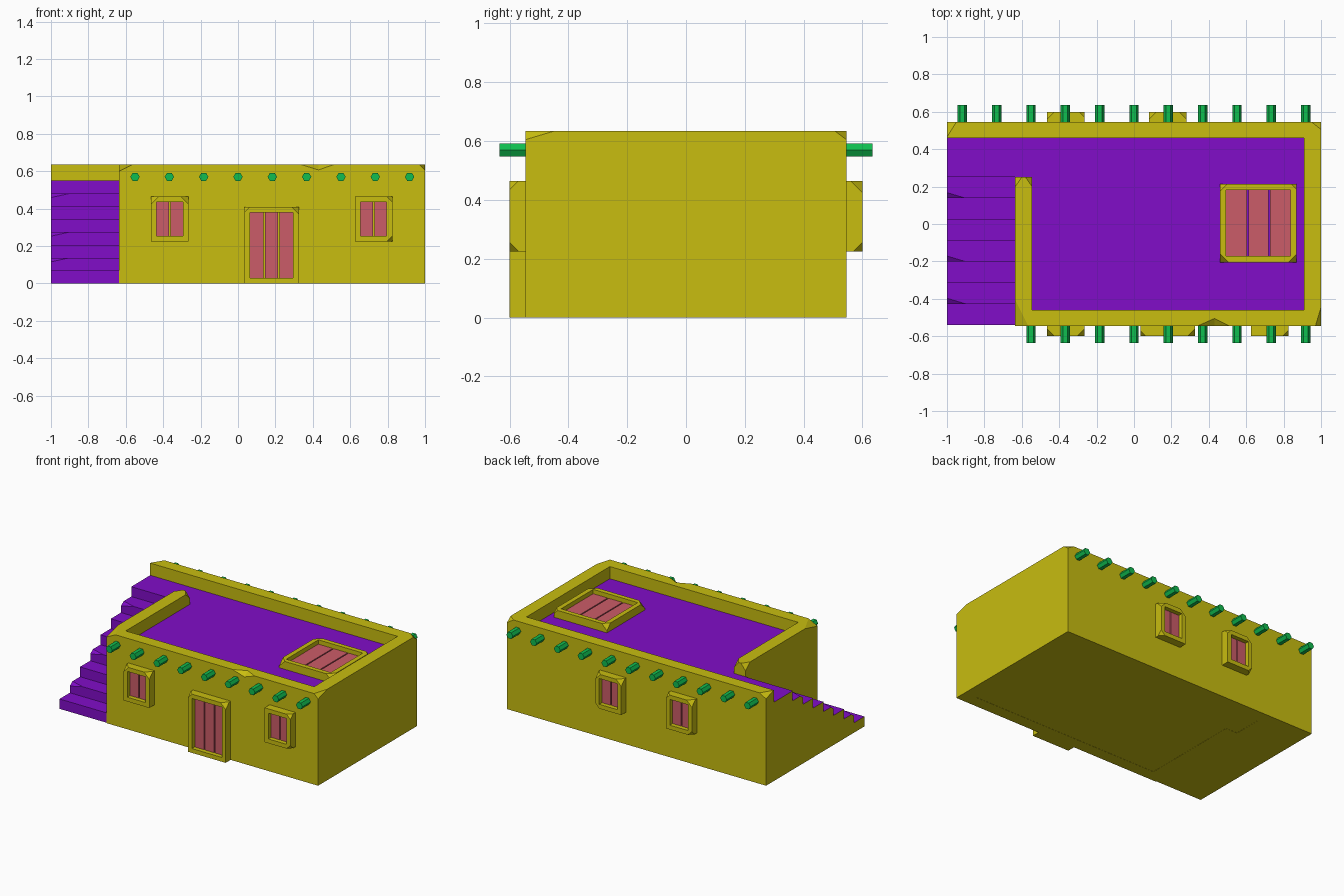
import bpy, bmesh
from mathutils import Matrix, Vector
from math import radians

if "Cube" in bpy.data.objects:
    bpy.data.objects.remove(bpy.data.objects["Cube"])


def material(name, rgb):
    m = bpy.data.materials.new(name)
    m.diffuse_color = (*rgb, 1)
    m.use_nodes = True
    m.node_tree.nodes["Principled BSDF"].inputs["Base Color"].default_value = m.diffuse_color
    return m


WALL = material("plaster", (0.58, 0.51, 0.005))
FLOOR = material("floor", (0.22, 0.004, 0.58))
BEAM = material("beam", (0.005, 0.51, 0.08))
WOOD = material("wood", (0.6, 0.107, 0.14))


def finish(name, bm, *mats, matrix=None):
    bmesh.ops.recalc_face_normals(bm, faces=bm.faces)
    me = bpy.data.meshes.new(name)
    bm.to_mesh(me)
    bm.free()
    for m in mats:
        me.materials.append(m)
    ob = bpy.data.objects.new(name, me)
    if matrix:
        ob.matrix_world = matrix
    bpy.context.collection.objects.link(ob)
    return ob


def prism(bm, pts, lo, hi, place):
    a = [bm.verts.new(place(u, v, lo)) for u, v in pts]
    b = [bm.verts.new(place(u, v, hi)) for u, v in pts]
    bm.faces.new(a[::-1])
    bm.faces.new(b)
    for i in range(len(a)):
        j = (i + 1) % len(a)
        bm.faces.new((a[i], a[j], b[j], b[i]))
    bmesh.ops.recalc_face_normals(bm, faces=bm.faces)


def upright(u, v, w):
    return (u, v, w)


def rect(x0, y0, x1, y1):
    return [(x0, y0), (x1, y0), (x1, y1), (x0, y1)]


def cut(ob, hulls):
    # subtract convex chips from an object
    bm = bmesh.new()
    for pts in hulls:
        bmesh.ops.convex_hull(bm, input=[bm.verts.new(p) for p in pts])
    cutter = finish(ob.name + "_chips", bm)
    cutter.hide_render = True
    cutter.hide_viewport = True
    cutter.display_type = 'WIRE'
    mod = ob.modifiers.new("chips", 'BOOLEAN')
    mod.operation = 'DIFFERENCE'
    mod.solver = 'EXACT'
    mod.object = cutter


def chip(p, dx, dy, dz):
    # corner chip: d* point from the corner into the solid
    p = Vector(p)
    return [p + Vector((dx, 0, 0)), p + Vector((0, dy, 0)), p + Vector((0, 0, dz)),
            p - Vector((dx, dy, dz)) * 0.5]


# Walls with parapet, open at the stair landing
TOP, ROOF = 0.635, 0.55
bm = bmesh.new()
prism(bm, [(-1, 0.46), (0.91, 0.46), (0.91, -0.46), (-0.545, -0.46), (-0.545, 0.25),
           (-0.635, 0.25), (-0.635, -0.545), (1, -0.545), (1, 0.545), (-1, 0.545)],
      0, TOP, upright)
walls = finish("walls", bm, WALL)
cut(walls, [
    chip((-0.635, -0.545, TOP), 0.07, 0.14, -0.035),
    chip((1, -0.545, TOP), -0.03, 0.1, -0.03),
    chip((1, 0.545, TOP), -0.05, -0.04, -0.03),
    chip((-1, 0.545, TOP), 0.05, -0.08, -0.03),
    chip((-0.635, 0.25, TOP), 0.035, -0.05, -0.045),
    chip((-0.545, 0.25, TOP), -0.035, -0.05, -0.045),
    [(0.34, -0.545, TOP), (0.51, -0.545, TOP), (0.43, -0.545, 0.607),
     (0.43, -0.505, TOP), (0.43, -0.6, 0.69)],
])

# Roof floor and underside
for name, z, mat in (("roof_floor", ROOF, FLOOR), ("underside", 0.001, WALL)):
    bm = bmesh.new()
    bm.faces.new([bm.verts.new((x, y, z)) for x, y in rect(-0.635, -0.46, 0.91, 0.46)])
    finish(name, bm, mat)

# Outside staircase, eight steps, plaster on its sides
N, Y0, RUN = 8, -0.54, 0.113
RISE = ROOF / N
profile = [(0.46, 0), (Y0, 0)]
for i in range(N):
    z = RISE * (i + 1)
    profile += [(Y0 + RUN * i, z), (Y0 + RUN * (i + 1) if i < N - 1 else 0.46, z)]
bm = bmesh.new()
prism(bm, profile, -1, -0.635, lambda u, v, w: (w, u, v))
for f in bm.faces:
    f.material_index = int(abs(f.normal.x) > 0.5 or f.normal.z < -0.5)
stairs = finish("stairs", bm, FLOOR, WALL)
cut(stairs, [chip((-1, Y0 + RUN * i, RISE * (i + 1)), 0.1, 0.03, -0.022) for i in (1, 3, 6)])

# Hexagonal roof beams sticking out of the front and back walls
for side, first in ((-1, -3), (1, -5)):
    for k in range(first, 6):
        bm = bmesh.new()
        bmesh.ops.create_cone(bm, cap_ends=True, segments=6, radius1=0.025, radius2=0.025,
                              depth=0.11)
        bmesh.ops.rotate(bm, verts=bm.verts, matrix=Matrix.Rotation(radians(30), 3, 'Z'))
        if max(v.co.x for v in bm.verts) < 0.024:
            bmesh.ops.rotate(bm, verts=bm.verts, matrix=Matrix.Rotation(radians(30), 3, 'Z'))
        bmesh.ops.rotate(bm, verts=bm.verts, matrix=Matrix.Rotation(radians(90), 3, 'X'))
        bmesh.ops.translate(bm, verts=bm.verts, vec=(k * 0.1835, side * 0.58, 0.57))
        finish("roof_beam", bm, BEAM)


def framed_panel(name, w, h, planks, matrix, chips, rim=0.03, depth=0.055):
    # plaster frame: local x across, y up, z outward
    bm = bmesh.new()
    rings = []
    for inset in (0, rim):
        for z in (0, depth):
            rings.append([bm.verts.new((x, y, z)) for x, y in
                          rect(inset - w / 2, inset - h / 2, w / 2 - inset, h / 2 - inset)])
    o0, o1, i0, i1 = rings
    for a, b in ((o0, o1), (o1, i1), (i1, i0), (i0, o0)):
        for k in range(4):
            j = (k + 1) % 4
            bm.faces.new((a[k], a[j], b[j], b[k]))
    bmesh.ops.recalc_face_normals(bm, faces=bm.faces)
    for (sx, sy), c in zip(((-1, -1), (1, -1), (1, 1), (-1, 1)), chips):
        if c:
            bmesh.ops.bisect_plane(bm, geom=bm.verts[:] + bm.edges[:] + bm.faces[:],
                                   plane_co=(sx * (w / 2 - c), sy * h / 2, depth),
                                   plane_no=(sx, sy, 1), clear_outer=True)
            bmesh.ops.holes_fill(bm, edges=[e for e in bm.edges if e.is_boundary], sides=0)
    finish(name + "_frame", bm, WALL, matrix=matrix)
    # wooden planks set back inside the frame
    bm = bmesh.new()
    iw, ih = w / 2 - rim, h / 2 - rim
    step = 2 * iw / planks
    for k in range(planks):
        x0 = -iw + k * step
        prism(bm, rect(x0 + (0.004 if k else 0), -ih,
                       x0 + step - (0.004 if k < planks - 1 else 0), ih),
              0, depth * 0.45, upright)
    finish(name + "_planks", bm, WOOD, matrix=matrix)


def on_wall(x, z, side):
    turn = Matrix.Rotation(radians(180), 4, 'Z') if side > 0 else Matrix()
    return (Matrix.Translation((x, side * 0.545, z)) @ turn
            @ Matrix.Rotation(radians(90), 4, 'X'))


# Windows, door and roof hatch
framed_panel("front_left_window", 0.2, 0.24, 2, on_wall(-0.365, 0.345, -1), (0, 0, 0.04, 0.04))
framed_panel("front_right_window", 0.2, 0.24, 2, on_wall(0.725, 0.345, -1), (0, 0.03, 0.03, 0))
framed_panel("back_left_window", 0.2, 0.24, 2, on_wall(0.18, 0.345, 1), (0.03, 0, 0.04, 0.04))
framed_panel("back_right_window", 0.2, 0.24, 2, on_wall(-0.365, 0.345, 1), (0, 0.03, 0.04, 0.03))
framed_panel("door", 0.29, 0.41, 3, on_wall(0.18, 0.205, -1), (0, 0, 0.04, 0.03))
framed_panel("roof_hatch", 0.41, 0.42, 3, Matrix.Translation((0.665, 0.005, ROOF)),
             (0.045, 0.045, 0.03, 0.04), rim=0.033)
